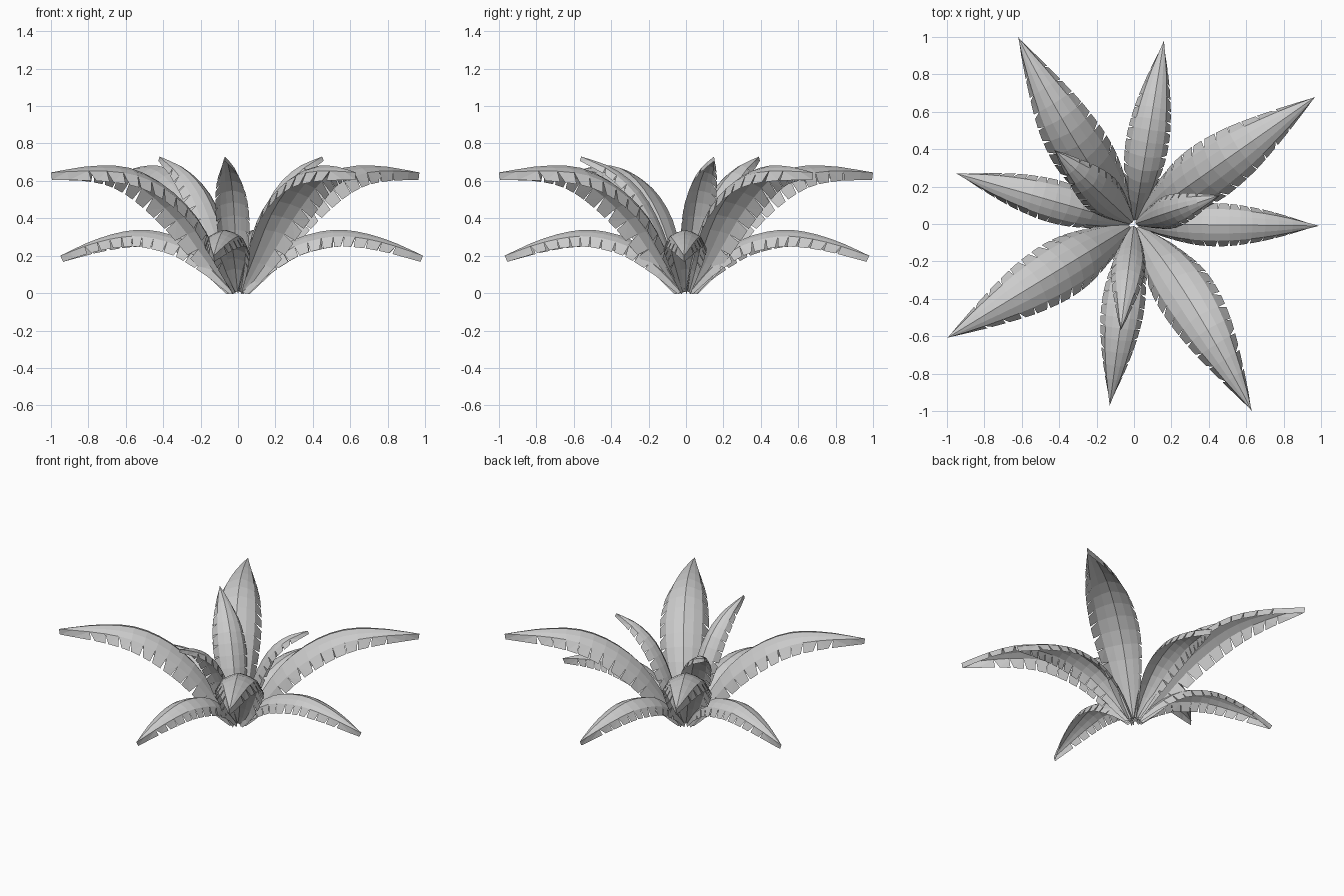
import bpy, bmesh, math, random
from mathutils import Vector

random.seed(4)
cube = bpy.data.objects.get("Cube")
if cube:
    bpy.data.objects.remove(cube)

GREY = (0.6, 0.6, 0.6, 1)
mat = bpy.data.materials.new("leaf grey")
mat.use_nodes = True
mat.diffuse_color = GREY
mat.node_tree.nodes["Principled BSDF"].inputs["Base Color"].default_value = GREY


def curve(points, t):
    """Smooth curve through evenly spaced 2D points, t from 0 to 1."""
    n = len(points) - 1
    f = min(max(t, 0), 1) * n
    i = min(int(f), n - 1)
    u = f - i
    p = [Vector(points[min(max(k, 0), n)]) for k in range(i - 1, i + 3)]
    return 0.5 * (2 * p[1] + (p[2] - p[0]) * u
                  + (2 * p[0] - 5 * p[1] + 4 * p[2] - p[3]) * u * u
                  + (3 * p[1] - p[0] - 3 * p[2] + p[3]) * u ** 3)


# Midrib paths: share of the reach, and height
LOW = [(0.02, 0.01), (0.14, 0.16), (0.29, 0.28), (0.48, 0.335), (0.64, 0.33), (0.82, 0.28), (1, 0.2)]
HIGH = [(0.02, 0.01), (0.12, 0.21), (0.24, 0.42), (0.4, 0.58), (0.58, 0.67), (0.78, 0.68), (1, 0.645)]
INNER = [(0.02, 0.02), (0.14, 0.21), (0.27, 0.4), (0.45, 0.56), (0.7, 0.67), (1, 0.73)]
# Half width along the leaf, as a share of the widest point
OUTLINE = [(0, 0.2), (0, 0.6), (0, 0.88), (0, 1), (0, 0.95), (0, 0.78), (0, 0.45), (0, 0)]


def make_leaf(name, path, tip_x, tip_y, half_width, rim, cuts, bow=0.0):
    reach = math.hypot(tip_x, tip_y)
    out = Vector((tip_x, tip_y, 0)) / reach
    left = Vector((-out.y, out.x, 0))
    up = Vector((0, 0, 1))

    def rib(t):
        p = curve(path, t)
        return out * p.x * reach + up * p.y + left * bow * 4 * t * (1 - t)

    def point(t, side, across, drop):
        """Point on the arched cross-section at t."""
        along = rib(min(t + 0.02, 1)) - rib(max(t - 0.02, 0))
        normal = along.cross(left).normalized()
        if normal.z < 0:
            normal.negate()
        w = half_width * curve(OUTLINE, t).y
        sag = w * 0.5 * across ** 1.5 + drop
        return rib(t) + left * side * w * across - normal * sag

    bm = bmesh.new()
    stations = [i / cuts for i in range(cuts + 1)]
    for side in (1, -1):
        # Blade from the midrib out to the fold
        rows = [[bm.verts.new(point(t, side, a, 0)) for a in (0, 0.4, 0.74)] for t in stations]
        for i in range(cuts):
            a, b = rows[i], rows[i + 1]
            quads = [[a[k], b[k], b[k + 1], a[k + 1]] for k in (0, 1)]
            # Hanging rim, split by narrow slits
            slit = 0.0
            if 0.15 < stations[i + 1] < 0.9:
                slit = random.uniform(0.08, 0.3)
            lo, hi = stations[i], stations[i + 1] - slit / cuts
            depth = rim * (0.4 + 0.6 * min(1, stations[i + 1] * 4))
            start = rim * (0.4 + 0.6 * min(1, stations[i] * 4))
            c = bm.verts.new(point(lo, side, 1, start * 0.8))
            d = bm.verts.new(point(hi, side, 1, depth * 0.8))
            quads.append([a[2], b[2], d, c])
            for q in quads:
                bm.faces.new(q if side < 0 else q[::-1])
    bmesh.ops.remove_doubles(bm, verts=bm.verts, dist=0.0005)
    bmesh.ops.triangulate(bm, faces=bm.faces)
    mesh = bpy.data.meshes.new(name)
    bm.to_mesh(mesh)
    bm.free()
    mesh.materials.append(mat)
    bpy.context.collection.objects.link(bpy.data.objects.new(name, mesh))


# Low outer leaves
for i, (x, y) in enumerate([(0.99, -0.01), (0.16, 0.98), (-0.95, 0.27), (-0.13, -0.97)]):
    make_leaf(f"low_leaf_{i + 1}", LOW, x, y, 0.115, 0.045, 15)

# Long high leaves
for i, (x, y, bow) in enumerate([(0.97, 0.68, 0), (-0.62, 1.0, 0.035), (-1.0, -0.61, 0), (0.63, -1.0, 0.035)]):
    make_leaf(f"high_leaf_{i + 1}", HIGH, x, y, 0.16, 0.05, 15, bow)

# Short upright leaves in the middle
for i, (x, y, w) in enumerate([(0.45, 0.15, 0.09), (-0.42, 0.39, 0.11), (-0.07, -0.56, 0.09)]):
    make_leaf(f"inner_leaf_{i + 1}", INNER, x, y, w, 0.03, 12)
